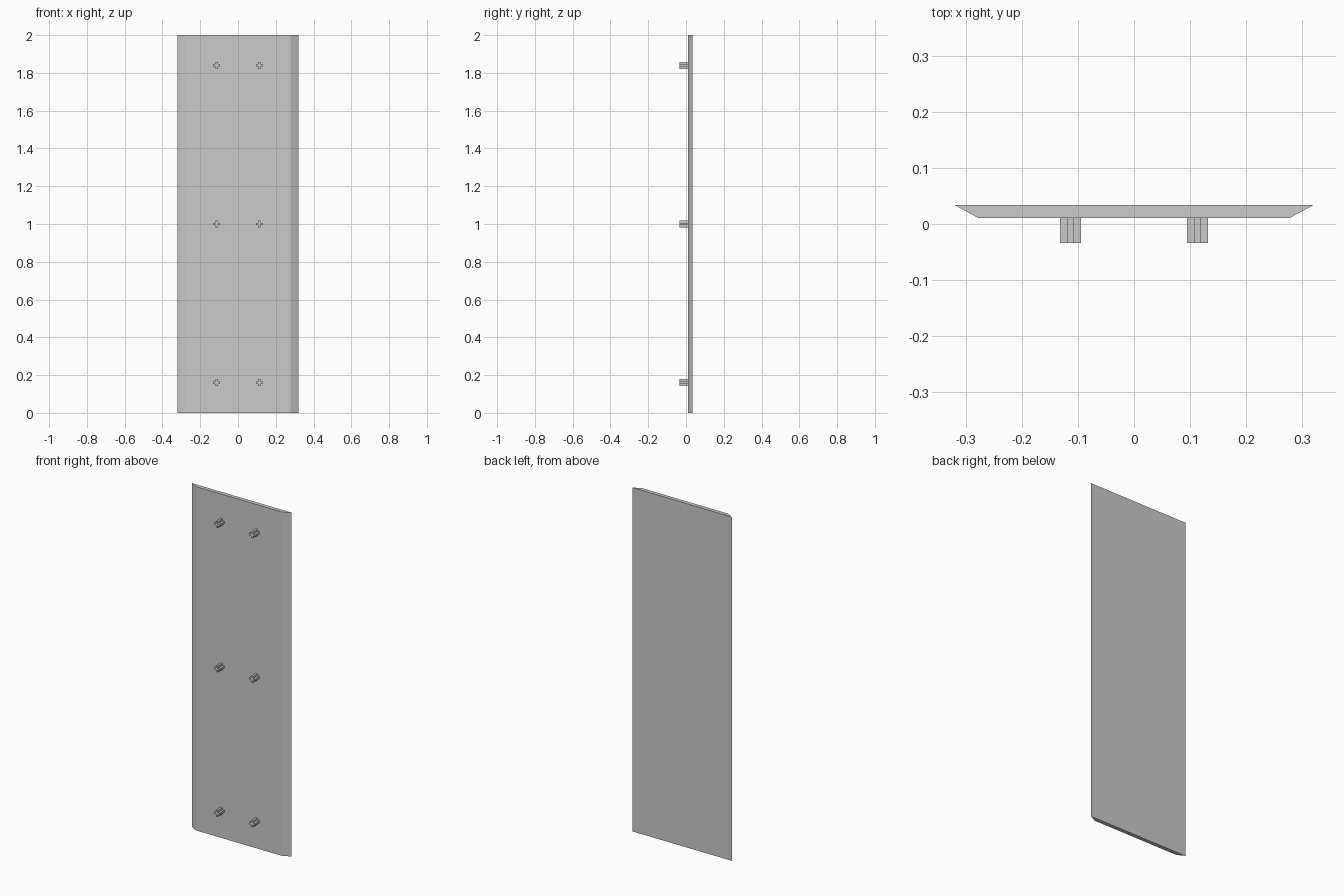
import bpy
import bmesh
from mathutils import Matrix

cube = bpy.data.objects.get("Cube")
if cube:
    bpy.data.objects.remove(cube, do_unlink=True)

COLOR = (0.6, 0.6, 0.6, 1.0)
grey = bpy.data.materials.new("plain grey")
grey.use_nodes = True
grey.diffuse_color = COLOR
grey.node_tree.nodes["Principled BSDF"].inputs["Base Color"].default_value = COLOR


def prism(name, profile, direction, location=(0, 0, 0)):
    """Extrude a closed 3D profile along a direction."""
    bm = bmesh.new()
    face = bm.faces.new([bm.verts.new(p) for p in profile])
    result = bmesh.ops.extrude_face_region(bm, geom=[face], use_keep_orig=True)
    moved = [v for v in result["geom"] if isinstance(v, bmesh.types.BMVert)]
    bmesh.ops.translate(bm, verts=moved, vec=direction)
    bmesh.ops.recalc_face_normals(bm, faces=bm.faces)
    mesh = bpy.data.meshes.new(name)
    bm.to_mesh(mesh)
    bm.free()
    mesh.materials.append(grey)
    obj = bpy.data.objects.new(name, mesh)
    obj.location = location
    bpy.context.collection.objects.link(obj)
    return obj


# Tall panel with chamfered long edges
FRONT, BACK = 0.011, 0.034
prism("panel",
      [(-0.278, FRONT, 0), (0.278, FRONT, 0), (0.32, BACK, 0), (-0.32, BACK, 0)],
      (0, 0, 2))

# Plus-shaped mounting pegs: one arm turned four times about the y axis
OUTER, INNER = 0.0185, 0.0062
arm = [(OUTER, 0, -INNER), (OUTER, 0, INNER), (INNER, 0, INNER)]
cross = [Matrix.Rotation(-i * 1.5707963, 3, 'Y') @ Matrix.Identity(3) for i in range(4)]
outline = []
for turn in cross:
    for x, y, z in arm:
        p = turn @ Matrix.Translation((x, y, z)).translation
        outline.append((p.x, p.y, p.z))

for row, z in (("bottom", 0.16), ("middle", 1.0), ("top", 1.84)):
    for side, x in (("right", -0.113), ("left", 0.113)):
        prism(f"peg_{row}_{side}", outline, (0, FRONT + 0.034, 0), (x, -0.034, z))
